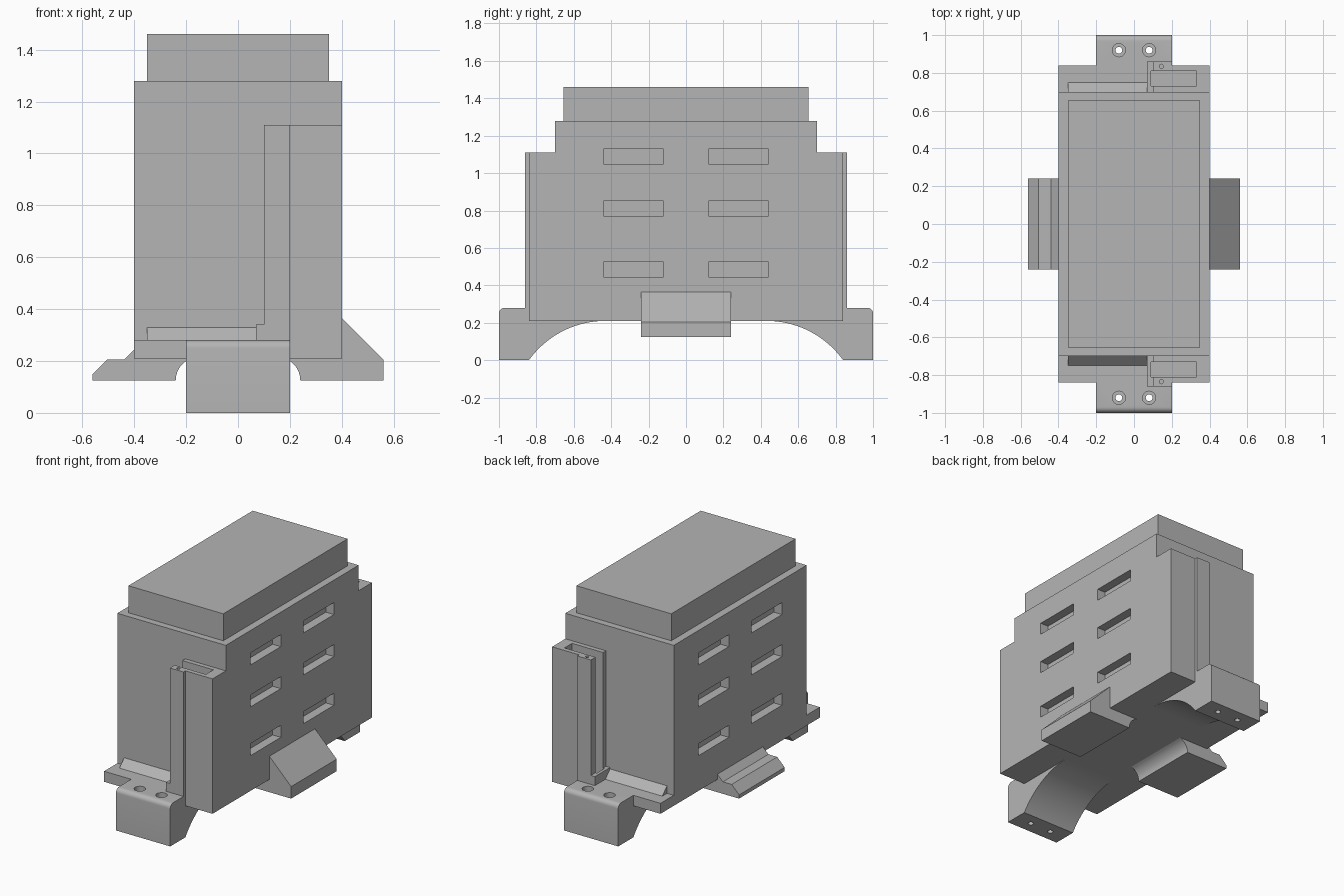
import bpy, bmesh, math
from mathutils import Vector

if "Cube" in bpy.data.objects:
    bpy.data.objects.remove(bpy.data.objects["Cube"])

grey = bpy.data.materials.new("plain grey")
grey.diffuse_color = (0.46, 0.46, 0.46, 1)
grey.use_nodes = True
grey.node_tree.nodes["Principled BSDF"].inputs["Base Color"].default_value = grey.diffuse_color


def prism(name, pts, axis, lo, hi):
    """Extrude a 2D profile along an axis; the profile uses the other two axes in order."""
    bm = bmesh.new()

    def place(p, t):
        c = list(p)
        c.insert("xyz".index(axis), t)
        return bm.verts.new(Vector(c))
    a = [place(p, lo) for p in pts]
    b = [place(p, hi) for p in pts]
    bm.faces.new(a)
    bm.faces.new(b[::-1])
    for i in range(len(pts)):
        j = (i + 1) % len(pts)
        bm.faces.new((a[i], b[i], b[j], a[j]))
    bmesh.ops.recalc_face_normals(bm, faces=bm.faces)
    me = bpy.data.meshes.new(name)
    bm.to_mesh(me)
    bm.free()
    me.materials.append(grey)
    ob = bpy.data.objects.new(name, me)
    bpy.context.collection.objects.link(ob)
    return ob


def box(name, x, y, z):
    return prism(name, [(x[0], y[0]), (x[1], y[0]), (x[1], y[1]), (x[0], y[1])], "z", *z)


def arc(cx, cy, r, a0, a1, n):
    return [(cx + r * math.cos(math.radians(a0 + (a1 - a0) * i / n)),
             cy + r * math.sin(math.radians(a0 + (a1 - a0) * i / n))) for i in range(n + 1)]


def cut(ob, cutter):
    m = ob.modifiers.new("cut", "BOOLEAN")
    m.operation, m.object, m.solver = "DIFFERENCE", cutter, "EXACT"
    bpy.ops.object.select_all(action="DESELECT")
    bpy.context.view_layer.objects.active = ob
    ob.select_set(True)
    bpy.ops.object.modifier_apply(modifier=m.name)
    bpy.data.objects.remove(cutter)


def smooth(ob):
    bpy.ops.object.select_all(action="DESELECT")
    bpy.context.view_layer.objects.active = ob
    ob.select_set(True)
    bpy.ops.object.shade_smooth_by_angle(angle=math.radians(30))


def mirror_y(ob):
    m = ob.modifiers.new("mirror", "MIRROR")
    m.use_axis = (False, True, False)
    m.use_mirror_merge = False


# Main housing with three rows of vent slots on both sides
housing = box("housing", (-0.4, 0.4), (-0.7, 0.7), (0.21, 1.28))
for side in (-1, 1):
    for y in (-0.28, 0.28):
        for z in (0.485, 0.81, 1.09):
            x = sorted((side * 0.34, side * 0.45))
            cut(housing, box("slot_cutter", x, (y - 0.16, y + 0.16), (z - 0.04, z + 0.04)))

# Raised lid
box("lid", (-0.35, 0.35), (-0.655, 0.655), (1.28, 1.46))

# End ledges beside the housing
mirror_y(box("end_ledge", (-0.4, 0.4), (0.7, 0.84), (0.21, 0.28)))

# Arched feet with rounded outer edge and counterbored screw holes
start = math.degrees(math.asin(0.295 / 0.505))
foot = prism("foot", arc(0.43, -0.295, 0.505, start, 90, 20)
             + [(0.84, 0.21), (0.84, 0.28)]
             + arc(0.97, 0.25, 0.03, 90, 0, 6) + [(1.0, 0.0)], "x", -0.2, 0.2)
for x in (-0.08, 0.08):
    cut(foot, prism("bore_cutter", arc(x, 0.92, 0.035, 0, 345, 23), "z", 0.22, 0.4))
    cut(foot, prism("hole_cutter", arc(x, 0.92, 0.018, 0, 345, 23), "z", -0.1, 0.4))
smooth(foot)
mirror_y(foot)

# Sloped strips at the bottom of the end walls
mirror_y(prism("sloped_strip", [(0.7, 0.28), (0.75, 0.28), (0.7, 0.33)], "x", -0.35, 0.07))

# Channel towers: C-shaped column open on one side, on a low stop block
mirror_y(prism("channel_tower", [(0.1, 0.7), (0.4, 0.7), (0.4, 0.84), (0.2, 0.84), (0.2, 0.86),
                                 (0.1, 0.86), (0.1, 0.81), (0.33, 0.81), (0.33, 0.73),
                                 (0.1, 0.73)], "z", 0.28, 1.11))
pin = bpy.data.objects["channel_tower"]
cut(pin, prism("pin_cutter", arc(0.145, 0.835, 0.011, 0, 330, 11), "z", 1.0, 1.2))
mirror_y(prism("stop_block", [(0.07, 0.7), (0.1, 0.7), (0.1, 0.73), (0.09, 0.73), (0.09, 0.81),
                              (0.1, 0.81), (0.1, 0.86), (0.07, 0.86)], "z", 0.28, 0.34))

# Side clips under the housing: tall wedge on the right, stepped one on the left
right = prism("right_clip", [(0.4, 0.21), (0.4, 0.365), (0.56, 0.205), (0.56, 0.125)]
              + arc(0.15, 0.125, 0.09, 0, 70, 10) + [(0.18, 0.21)], "y", -0.24, 0.24)
left = prism("left_clip", [(-0.4, 0.21), (-0.4, 0.245), (-0.44, 0.205), (-0.505, 0.205),
                           (-0.56, 0.15), (-0.56, 0.125)]
             + arc(-0.15, 0.125, 0.09, 180, 110, 10) + [(-0.18, 0.21)], "y", -0.24, 0.24)
smooth(right)
smooth(left)
